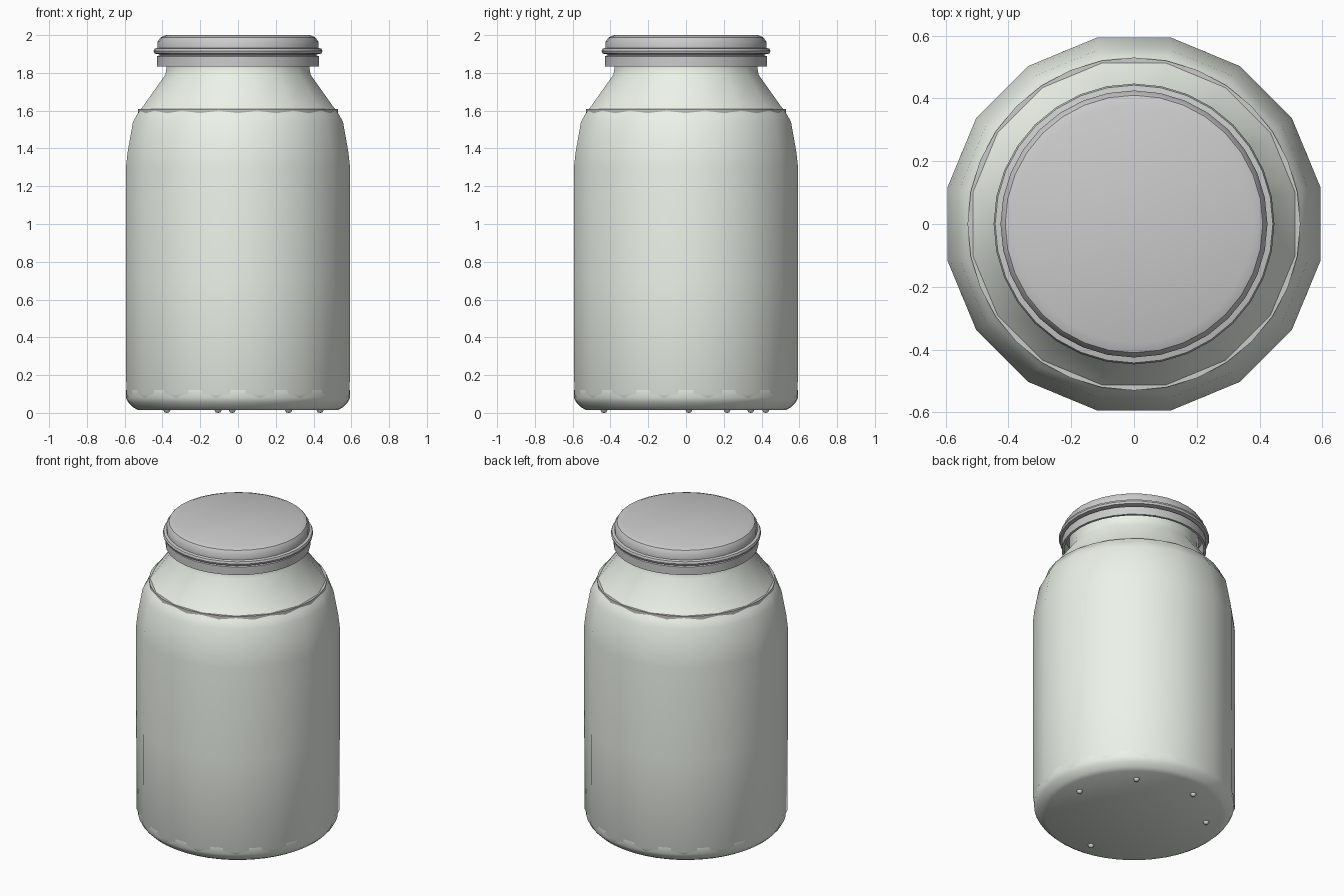
import bpy, bmesh, math

if "Cube" in bpy.data.objects:
    bpy.data.objects.remove(bpy.data.objects["Cube"])


def lathe(name, profile, sides, offset=0.0, mat=None, angle=40):
    """Spin (radius, height) points round z; radius 0 makes a pole."""
    bm = bmesh.new()
    rings = []
    for r, z in profile:
        if r == 0:
            rings.append([bm.verts.new((0, 0, z))])
        else:
            rings.append([bm.verts.new((r * math.cos(2 * math.pi * (i + offset) / sides),
                                        r * math.sin(2 * math.pi * (i + offset) / sides), z))
                          for i in range(sides)])
    for a, b in zip(rings, rings[1:]):
        for i in range(sides):
            j = (i + 1) % sides
            if len(a) == 1:
                bm.faces.new((a[0], b[j], b[i]))
            elif len(b) == 1:
                bm.faces.new((a[i], a[j], b[0]))
            else:
                bm.faces.new((a[i], a[j], b[j], b[i]))
    bmesh.ops.recalc_face_normals(bm, faces=bm.faces)
    mesh = bpy.data.meshes.new(name)
    bm.to_mesh(mesh)
    bm.free()
    ob = bpy.data.objects.new(name, mesh)
    bpy.context.collection.objects.link(ob)
    if mat:
        mesh.materials.append(mat)
    bpy.ops.object.select_all(action='DESELECT')
    ob.select_set(True)
    bpy.context.view_layer.objects.active = ob
    bpy.ops.object.shade_smooth_by_angle(angle=math.radians(angle))
    return ob


glass = bpy.data.materials.new("pale_glass")
glass.diffuse_color = (0.84, 0.89, 0.82, 1)
glass.use_nodes = True
glass.node_tree.nodes["Principled BSDF"].inputs["Base Color"].default_value = glass.diffuse_color

# Sixteen-sided glass wall, shoulder and neck
lathe("jar_body", [(0.594, 0.08), (0.603, 0.10), (0.605, 0.7), (0.605, 1.3),
                   (0.596, 1.38), (0.567, 1.54), (0.545, 1.58), (0.515, 1.62),
                   (0.392, 1.79), (0.385, 1.83), (0.385, 1.93)],
      16, 0.5, glass, 60)

# Rounder base with a curved lip
lathe("jar_base", [(0, 0.015), (0.53, 0.015), (0.555, 0.03), (0.58, 0.055),
                   (0.594, 0.08), (0.594, 0.12)], 48, 0, glass)

# Small feet under the base
for i, deg in enumerate((2, 52, 104, 150, 266)):
    foot = lathe(f"foot_{i + 1}", [(0, 0), (0.012, 0.002), (0.02, 0.017)], 10, 0, glass, 60)
    foot.location = (0.435 * math.cos(math.radians(deg)),
                     0.435 * math.sin(math.radians(deg)), 0)

# Grey contents, whose flat top edge shows round the shoulder
lathe("contents", [(0, 0.05), (0.53, 0.05), (0.53, 1.61), (0, 1.61)], 32)

# Lid with chamfered top, bead, groove and hollow skirt
lathe("lid", [(0, 2.0), (0.38, 2.0), (0.41, 1.988), (0.425, 1.965), (0.425, 1.932),
              (0.442, 1.928), (0.447, 1.915), (0.442, 1.902), (0.415, 1.898),
              (0.415, 1.892), (0.43, 1.888), (0.43, 1.835), (0.415, 1.835),
              (0.41, 1.93), (0, 1.93)], 32, 0, None, 35)
